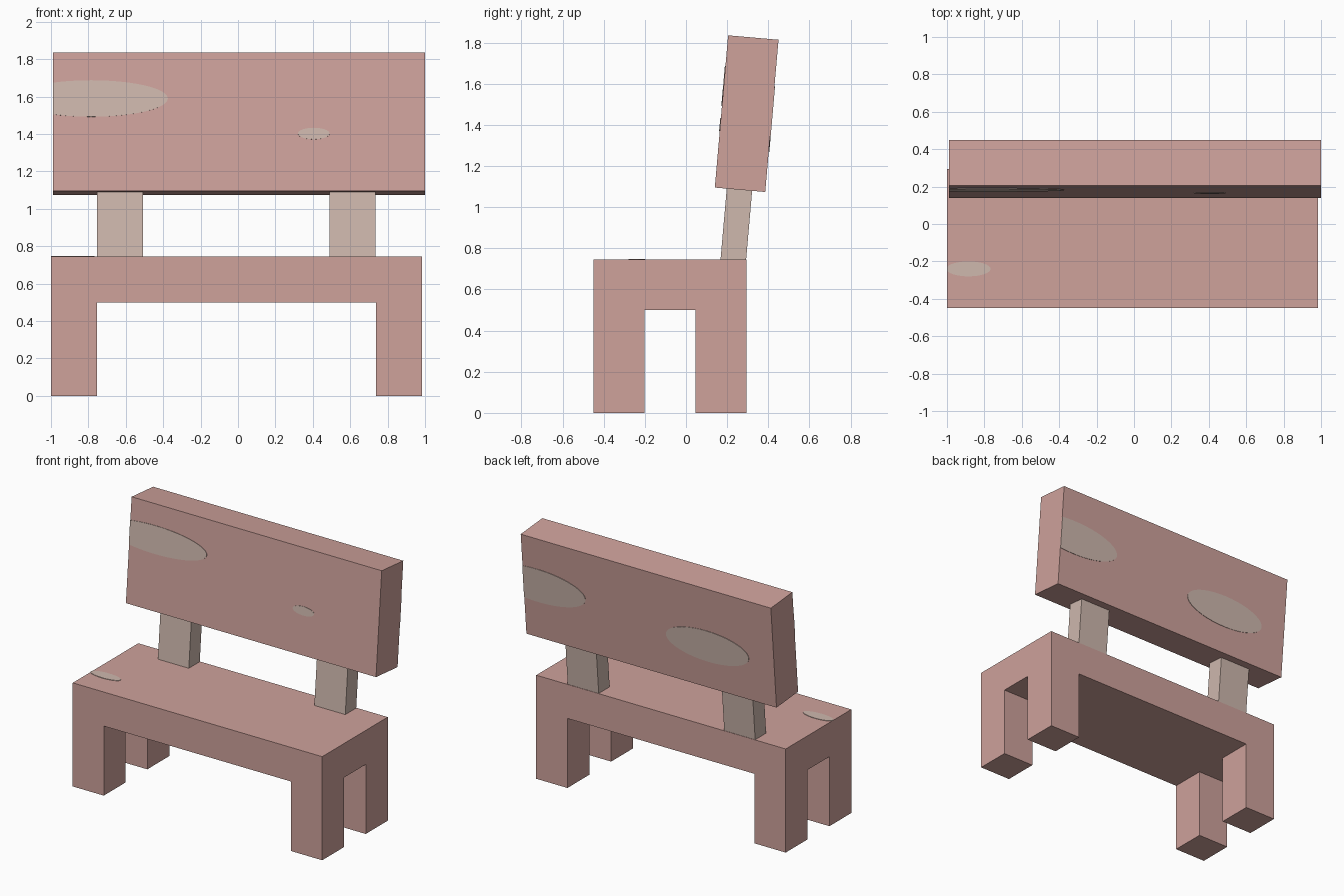
import bpy, bmesh, math
from mathutils import Matrix, Vector

if "Cube" in bpy.data.objects:
    bpy.data.objects.remove(bpy.data.objects["Cube"])


def material(name, rgb):
    m = bpy.data.materials.new(name)
    m.diffuse_color = (*rgb, 1)
    m.use_nodes = True
    m.node_tree.nodes["Principled BSDF"].inputs["Base Color"].default_value = m.diffuse_color
    return m


PINK = material("dusty_pink", (0.62, 0.36, 0.33))
BEIGE = material("greyish_beige", (0.62, 0.48, 0.42))
TILT = Matrix.Rotation(math.radians(-5), 4, 'X')


def finish(name, bm, mat, matrix=Matrix()):
    bmesh.ops.transform(bm, matrix=matrix, verts=bm.verts)
    bmesh.ops.recalc_face_normals(bm, faces=bm.faces)
    mesh = bpy.data.meshes.new(name)
    bm.to_mesh(mesh)
    bm.free()
    mesh.materials.append(mat)
    ob = bpy.data.objects.new(name, mesh)
    bpy.context.collection.objects.link(ob)
    return ob


def box_mesh(size):
    bm = bmesh.new()
    bmesh.ops.create_cube(bm, size=1)
    bmesh.ops.scale(bm, vec=size, verts=bm.verts)
    return bm


def patch(name, frame, centre, radii, arc=(0, 2 * math.pi)):
    """Thin oval plate in the frame's XY plane; a partial arc is cut off straight."""
    bm = bmesh.new()
    full = arc[1] - arc[0] > 6.28
    n = 40
    verts = []
    for i in range(n if full else n + 1):
        t = arc[0] + (arc[1] - arc[0]) * i / n
        verts.append(bm.verts.new((centre[0] + radii[0] * math.cos(t),
                                   centre[1] + radii[1] * math.sin(t), -0.002)))
    face = bm.faces.new(verts)
    new = bmesh.ops.extrude_face_region(bm, geom=[face])["geom"]
    bmesh.ops.translate(bm, vec=(0, 0, 0.005),
                        verts=[g for g in new if isinstance(g, bmesh.types.BMVert)])
    finish(name, bm, BEIGE, frame)


def cut_arc(edge, cx, rx):
    """Arc of the oval that lies inside the vertical edge line."""
    a = math.acos((edge - cx) / rx)
    return (-a, a) if edge < 0 else (a, 2 * math.pi - a)


# Seat slab with four legs pulled down from its corners, one solid
bm = box_mesh((1.985, 0.745, 0.245))
bmesh.ops.translate(bm, vec=(-0.0075, -0.0775, 0.6225), verts=bm.verts)
for axis, values in ((0, (-0.753, 0.737)), (1, (-0.202, 0.045))):
    for v in values:
        co, no = Vector(), Vector()
        co[axis], no[axis] = v, 1
        bmesh.ops.bisect_plane(bm, geom=bm.verts[:] + bm.edges[:] + bm.faces[:],
                               plane_co=co, plane_no=no)
corners = []
for f in bm.faces:
    c = f.calc_center_median()
    if c.z < 0.51 and abs(c.x) > 0.7 and abs(c.y + 0.0775) > 0.2:
        corners.append(f)
feet = bmesh.ops.extrude_discrete_faces(bm, faces=corners)["faces"]
for f in feet:
    for v in f.verts:
        v.co.z = 0
finish("seat_with_legs", bm, PINK)

# Leaning backrest
REST = Matrix.Translation((0.295, 0, 0)) @ Matrix()
REST = Matrix.Translation((0.005, 0.295, 1.455)) @ TILT
W, D, H = 1.99, 0.246, 0.743
finish("backrest", box_mesh((W, D, H)), PINK, REST)

# Two posts between seat and backrest
for side, x in (("left", -0.632), ("right", 0.613)):
    finish("post_" + side, box_mesh((0.246, 0.124, 0.5)), BEIGE,
           Matrix.Translation((x, 0.241, 0.87)) @ TILT)

# Worn patches on the front of the backrest
front = REST @ Matrix.Translation((0, -D / 2, 0)) @ Matrix.Rotation(math.pi / 2, 4, 'X')
patch("front_patch_large", front, (-0.79, 0.124), (0.41, 0.098),
      cut_arc(-W / 2, -0.79, 0.41))
patch("front_patch_small", front, (0.40, -0.064), (0.085, 0.031))

# Worn patches on the rear of the backrest (frame x runs towards -x)
rear = (REST @ Matrix.Translation((0, D / 2, 0)) @ Matrix.Rotation(math.pi, 4, 'Z')
        @ Matrix.Rotation(math.pi / 2, 4, 'X'))
patch("rear_patch_edge", rear, (-0.88, 0.02), (0.38, 0.123),
      cut_arc(-W / 2, -0.88, 0.38))
patch("rear_patch_middle", rear, (0.465, -0.06), (0.33, 0.115))

# Worn patch on the seat top
patch("seat_patch", Matrix.Translation((0, 0, 0.745)), (-0.885, -0.24), (0.118, 0.04),
      cut_arc(-1.0, -0.885, 0.118))
